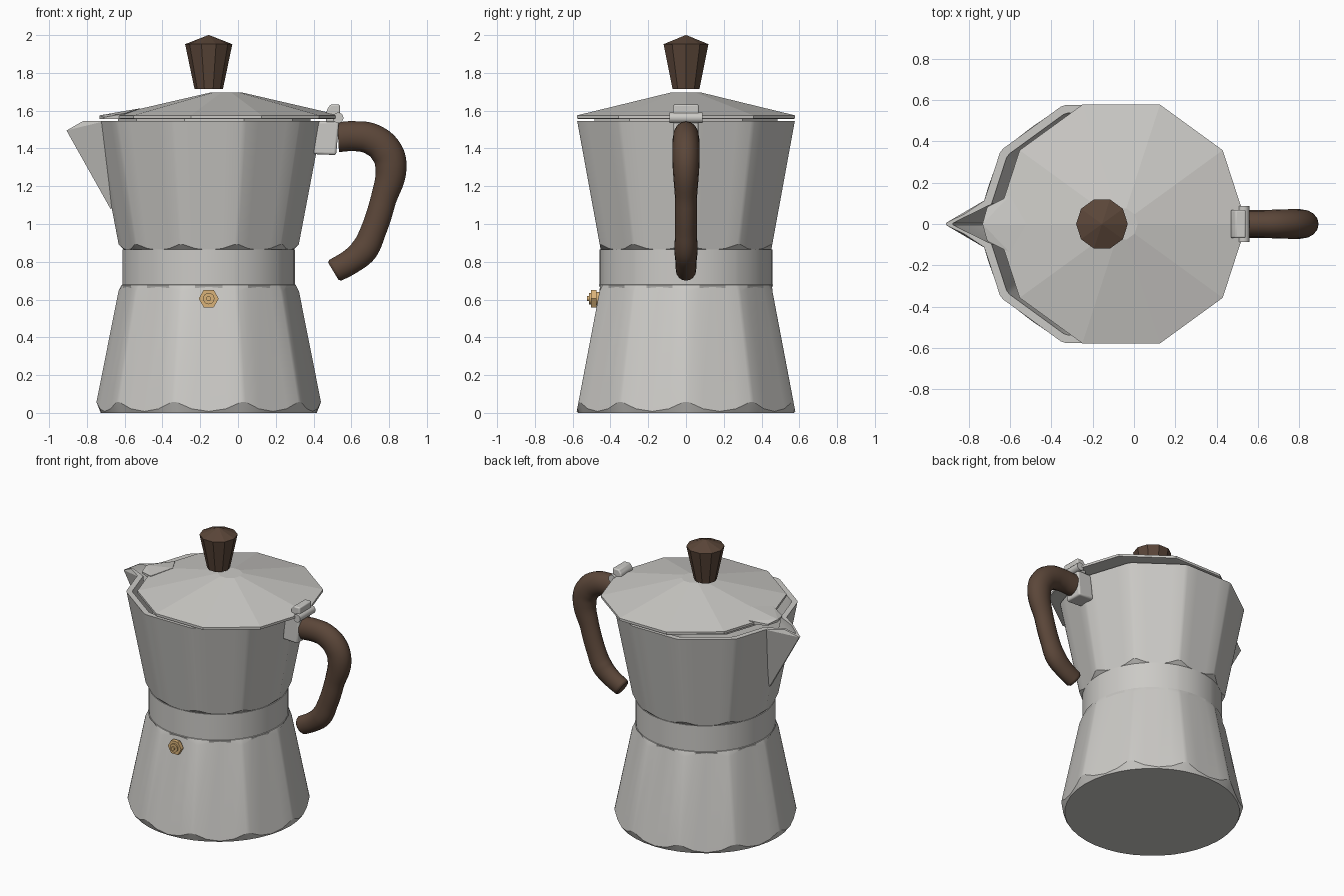
import bpy, bmesh
from math import cos, sin, radians, pi

old = bpy.data.objects.get("Cube")
if old:
    bpy.data.objects.remove(old, do_unlink=True)

CX = -0.155                       # pot axis
SOFT = (-0.93, -0.5, 0, 0.5, 0.93)  # points along each side, softened corners
SHARP = (-1,)                     # corner points only


def material(name, rgb, rough, metal=0.0):
    m = bpy.data.materials.new(name)
    m.use_nodes = True
    m.diffuse_color = (*rgb, 1)
    node = m.node_tree.nodes["Principled BSDF"]
    node.inputs["Base Color"].default_value = (*rgb, 1)
    node.inputs["Roughness"].default_value = rough
    node.inputs["Metallic"].default_value = metal
    return m


ALU = material("aluminium", (0.60, 0.59, 0.565), 0.5)
WOOD = material("dark wood", (0.105, 0.062, 0.041), 0.6)
BRASS = material("brass", (0.70, 0.45, 0.19), 0.4)


def select(obj):
    bpy.ops.object.select_all(action="DESELECT")
    obj.select_set(True)
    bpy.context.view_layer.objects.active = obj


def smooth(obj, angle=22):
    select(obj)
    bpy.ops.object.shade_smooth_by_angle(angle=radians(angle))


def finish(name, bm, mat):
    bmesh.ops.recalc_face_normals(bm, faces=bm.faces)
    mesh = bpy.data.meshes.new(name)
    bm.to_mesh(mesh)
    bm.free()
    mesh.materials.append(mat)
    obj = bpy.data.objects.new(name, mesh)
    bpy.context.collection.objects.link(obj)
    return obj


def ring(radius, z_flat, z_corner=None, cx=CX, steps=SOFT):
    """Ten-sided ring; height may differ between flats and corners."""
    z_corner = z_flat if z_corner is None else z_corner
    low = cos(pi / 10)
    pts = []
    for side in range(10):
        for f in steps:
            # f runs along a straight side from corner to corner
            a = (side + 0.5) * pi / 5
            k = low / cos(f * pi / 10)
            t = (k - low) / (1 - low)
            z = z_flat + (z_corner - z_flat) * t
            r = (radius(z) if callable(radius) else radius) * k
            ang = a + f * pi / 10
            pts.append((cx + r * cos(ang), r * sin(ang), z))
    return pts


def circle(radius, z, cx=CX):
    return [(cx + radius * cos((s + 0.5 + f / 2) * pi / 5),
             radius * sin((s + 0.5 + f / 2) * pi / 5), z)
            for s in range(10) for f in SOFT]


def loft(name, rings, mat):
    bm = bmesh.new()
    rows = [[bm.verts.new(p) for p in r] for r in rings]
    n = len(rows[0])
    for a, b in zip(rows, rows[1:]):
        for i in range(n):
            j = (i + 1) % n
            bm.faces.new((a[i], a[j], b[j], b[i]))
    bm.faces.new(rows[0][::-1])
    bm.faces.new(rows[-1])
    return finish(name, bm, mat)


def hull(name, pts, mat, bevel=0):
    bm = bmesh.new()
    for p in pts:
        bm.verts.new(p)
    bmesh.ops.convex_hull(bm, input=bm.verts)
    bmesh.ops.dissolve_limit(bm, angle_limit=0.01, verts=bm.verts, edges=bm.edges)
    obj = finish(name, bm, mat)
    if bevel:
        mod = obj.modifiers.new("bevel", "BEVEL")
        mod.width, mod.segments = bevel, 3
        smooth(obj, 35)
    return obj


def mirrored(pts):
    return pts + [(x, -y, z) for x, y, z in pts if y]


def cylinder_y(name, x, y0, y1, z, r, sides, mat):
    bpy.ops.mesh.primitive_cylinder_add(
        vertices=sides, radius=r, depth=abs(y1 - y0),
        location=(x, (y0 + y1) / 2, z), rotation=(pi / 2, 0, pi))
    obj = bpy.context.object
    obj.name = name
    obj.data.materials.append(mat)
    return obj


def boolean(obj, cutter, operation):
    mod = obj.modifiers.new(operation, "BOOLEAN")
    mod.object, mod.operation, mod.solver = cutter, operation, "EXACT"
    select(obj)
    bpy.ops.object.modifier_apply(modifier=mod.name)
    bpy.data.objects.remove(cutter, do_unlink=True)


# Water chamber: faceted, trimmed round at both ends
def base_r(z):
    return 0.61 - 0.2 * z


smooth(loft("water_chamber", [
    circle(0.572, 0),
    ring(base_r, 0.008, 0.065),
    ring(base_r, 0.667, 0.64),
    circle(0.461, 0.678),
    circle(0.445, 0.686)], ALU))

# Threaded waist band
smooth(loft("waist_band", [circle(0.457, 0.68), circle(0.457, 0.865)], ALU))


# Upper pot with scalloped foot
def pot_r(z):
    return 0.478 + 0.192 * (z - 0.88)


pot = loft("upper_pot", [circle(0.44, 0.855), ring(pot_r, 0.862, 0.897),
                         ring(pot_r, 1.545)], ALU)
spout = hull("spout", mirrored([
    (-0.705, 0.125, 1.545), (-0.82, 0.048, 1.545), (-0.908, 0.006, 1.495),
    (-0.675, 0.01, 1.08), (-0.6, 0.08, 1.545), (-0.6, 0.01, 1.1)]), ALU)
boolean(pot, spout, "UNION")
cavity = loft("cavity", [ring(lambda z: pot_r(z) - 0.04, z) for z in (0.93, 1.7)], ALU)
boolean(pot, cavity, "DIFFERENCE")
notch = hull("notch", mirrored([
    (-0.68, 0.1, 1.7), (-0.68, 0.1, 1.5), (-0.88, 0.006, 1.7), (-0.875, 0.004, 1.5),
    (-0.67, 0.005, 1.17), (-0.55, 0.08, 1.7), (-0.55, 0.005, 1.17)]), ALU)
boolean(pot, notch, "DIFFERENCE")
smooth(pot)

# Lid, its inner lip and the flap over the spout
LX = -0.062
loft("lid", [ring(r, z, cx=LX, steps=SHARP) for r, z in
             ((0.59, 1.556), (0.607, 1.558), (0.607, 1.575), (0.08, 1.697))], ALU)
loft("lid_lip", [ring(0.51, z, cx=-0.125, steps=SHARP) for z in (1.53, 1.558)], ALU)
hull("lid_spout_flap", mirrored([
    (-0.733, 0, 1.575), (-0.71, 0.082, 1.565), (-0.6, 0.138, 1.585), (-0.52, 0, 1.612),
    (-0.733, 0, 1.556), (-0.71, 0.082, 1.556), (-0.6, 0.138, 1.556), (-0.52, 0, 1.56)]), ALU)

# Knob with a shallow pointed top
loft("lid_knob", [ring(r, z, steps=SHARP) for r, z in
                  ((0.075, 1.714), (0.125, 1.952), (0.002, 2.0))], WOOD)

# Hinge and handle mount
hull("handle_mount", mirrored([
    (0.4, 0.065, 1.37), (0.52, 0.065, 1.365), (0.535, 0.065, 1.545),
    (0.42, 0.065, 1.545)]), ALU, 0.012)
hull("hinge_block", mirrored([
    (0.465, 0.068, 1.54), (0.47, 0.068, 1.605), (0.49, 0.068, 1.632),
    (0.54, 0.068, 1.632), (0.54, 0.068, 1.54)]), ALU, 0.008)
smooth(cylinder_y("hinge_pin", 0.53, -0.088, 0.088, 1.562, 0.028, 20, ALU), 40)

# Handle: bent rod, slightly flattened sideways
path = [(0.53, 1.46, 1.0), (0.62, 1.465, 1.0), (0.71, 1.448, 1.05), (0.785, 1.385, 1.08),
        (0.81, 1.3, 1.05), (0.77, 1.13, 0.86), (0.715, 0.96, 0.86), (0.667, 0.862, 0.92),
        (0.6, 0.803, 0.84), (0.515, 0.755, 0.8), (0.505, 0.749, 0.68)]
curve = bpy.data.curves.new("handle", "CURVE")
curve.dimensions = "3D"
curve.bevel_depth, curve.bevel_resolution = 0.079, 6
curve.resolution_u, curve.use_fill_caps = 6, True
spline = curve.splines.new("BEZIER")
spline.bezier_points.add(len(path) - 1)
for point, (x, z, r) in zip(spline.bezier_points, path):
    point.co = (x, 0, z)
    point.radius = r
    point.handle_left_type = point.handle_right_type = "AUTO"
curve.materials.append(WOOD)
handle = bpy.data.objects.new("handle", curve)
handle.scale.y = 0.85
bpy.context.collection.objects.link(handle)
select(handle)
bpy.ops.object.convert(target="MESH")
smooth(bpy.context.object, 50)

# Safety valve on the front
for name, y0, y1, r, sides in (("valve_collar", -0.45, -0.48, 0.036, 20),
                               ("valve_nut", -0.475, -0.503, 0.053, 6),
                               ("valve_cap", -0.5, -0.513, 0.03, 20),
                               ("valve_tip", -0.51, -0.525, 0.013, 12)):
    part = cylinder_y(name, CX, y0, y1, 0.605, r, sides, BRASS)
    if sides == 6:
        part.rotation_euler = (pi / 2, pi / 6, 0)
    else:
        smooth(part, 40)
